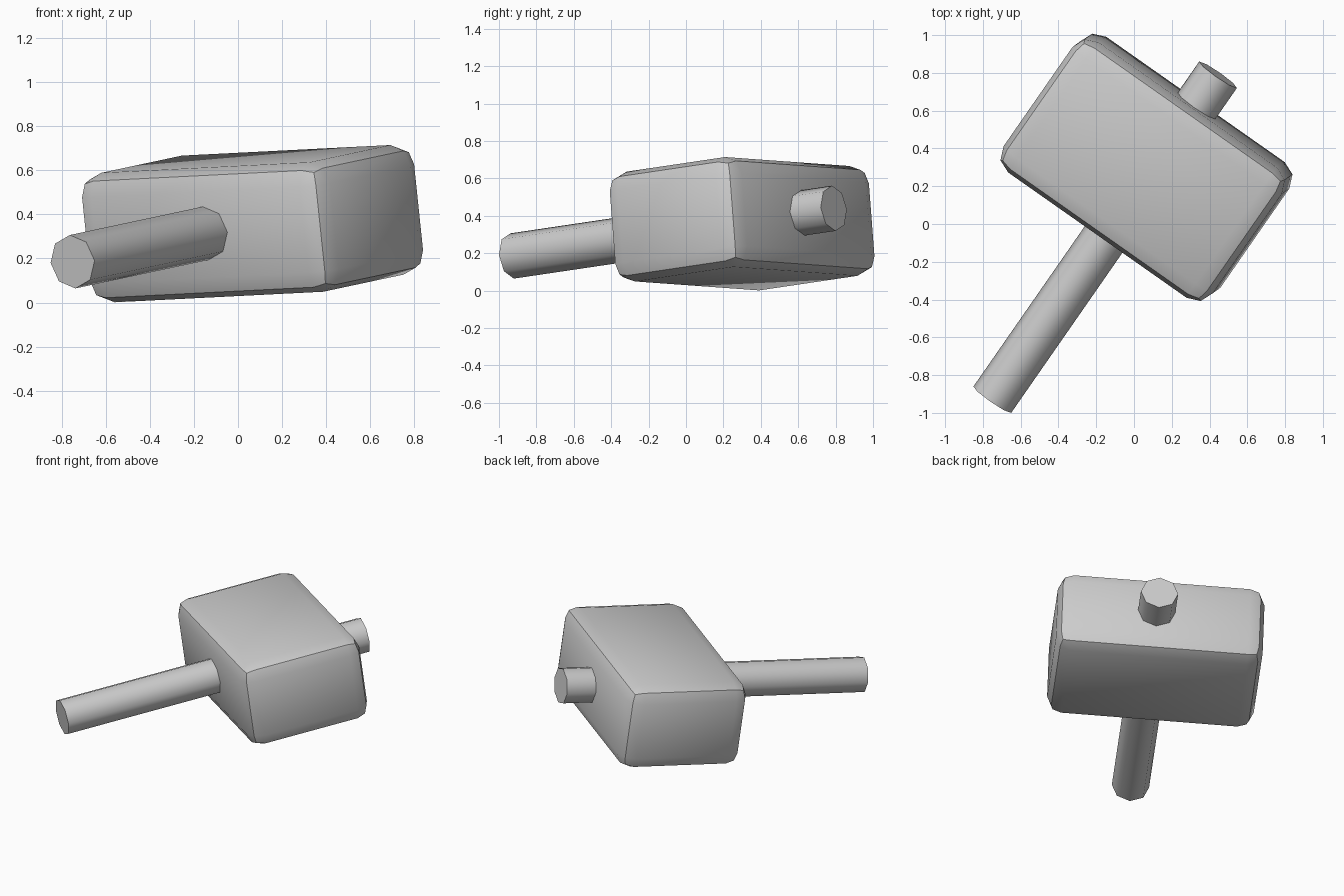
import bpy, bmesh, math
from mathutils import Matrix, Vector

if "Cube" in bpy.data.objects:
    bpy.data.objects.remove(bpy.data.objects["Cube"])

# Tilted frame of the mallet: grip runs along "fwd", head runs along "side"
grip_start = Vector((-0.75, -0.93, 0.185))
grip_end = Vector((0.445, 0.79, 0.44))
fwd = (grip_end - grip_start).normalized()
side = Vector((0.821, -0.571, 0.042))
side = (side - fwd * side.dot(fwd)).normalized()
up = side.cross(fwd)
frame = Matrix((side, fwd, up)).transposed().to_4x4()


def add_part(name, bm, centre, angle):
    mesh = bpy.data.meshes.new(name)
    bm.to_mesh(mesh)
    bm.free()
    obj = bpy.data.objects.new(name, mesh)
    bpy.context.collection.objects.link(obj)
    obj.matrix_world = Matrix.Translation(centre) @ frame
    bpy.ops.object.select_all(action='DESELECT')
    obj.select_set(True)
    bpy.context.view_layer.objects.active = obj
    bpy.ops.object.shade_smooth_by_angle(angle=math.radians(angle))
    return obj


# Head: block with two-step rounded edges, creased along the middle
bm = bmesh.new()
bmesh.ops.create_cube(bm, size=1, matrix=Matrix.Diagonal((1.355, 0.845, 0.592, 1)))
bmesh.ops.bevel(bm, geom=bm.edges[:], offset=0.1, segments=2,
                profile=0.5, affect='EDGES')
add_part("mallet_head", bm, Vector((0.066, 0.3, 0.3575)), 40)

# Handle: eight-sided rod passing right through the head
bm = bmesh.new()
bmesh.ops.create_cone(bm, cap_ends=True, segments=8, radius1=0.122, radius2=0.122,
                      depth=(grip_end - grip_start).length,
                      matrix=Matrix.Rotation(-math.pi / 2, 4, 'X'))
add_part("mallet_handle", bm, (grip_start + grip_end) / 2, 60)
